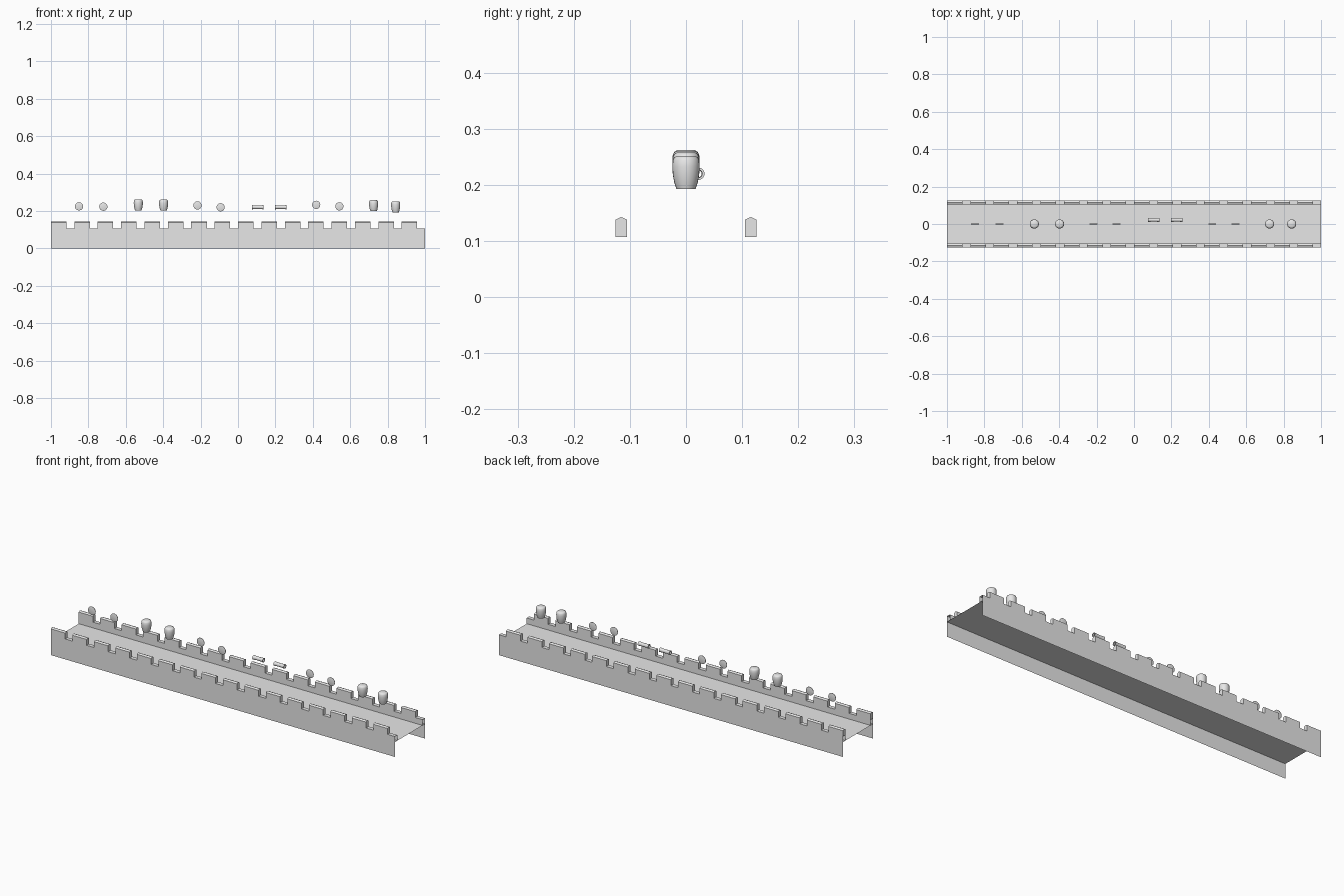
import bpy, bmesh, math
from mathutils import Matrix

if "Cube" in bpy.data.objects:
    bpy.data.objects.remove(bpy.data.objects["Cube"])

stone = bpy.data.materials.new("plain_grey")
stone.diffuse_color = (0.8, 0.8, 0.8, 1)
stone.use_nodes = True
stone.node_tree.nodes["Principled BSDF"].inputs["Base Color"].default_value = stone.diffuse_color

FLOOR, CREST, SHOULDER, RIDGE = 0.077, 0.107, 0.138, 0.143
Y_IN, Y_OUT = 0.105, 0.126


def finish(name, bm, smooth=False):
    mesh = bpy.data.meshes.new(name)
    bm.to_mesh(mesh)
    bm.free()
    mesh.materials.append(stone)
    obj = bpy.data.objects.new(name, mesh)
    bpy.context.collection.objects.link(obj)
    if smooth:
        bpy.ops.object.select_all(action='DESELECT')
        bpy.context.view_layer.objects.active = obj
        obj.select_set(True)
        bpy.ops.object.shade_smooth_by_angle(angle=math.radians(40))
    return obj


def extrude_x(bm, profile, x0, x1, closed):
    """Sweep a (y, z) profile along x; closed profiles get end caps."""
    a = [bm.verts.new((x0, y, z)) for y, z in profile]
    b = [bm.verts.new((x1, y, z)) for y, z in profile]
    n = len(profile)
    for i in range(n if closed else n - 1):
        j = (i + 1) % n
        bm.faces.new((a[i], a[j], b[j], b[i]))
    if closed:
        bm.faces.new(a[::-1])
        bm.faces.new(b)


def lathe(bm, profile, axis, sides=24, closed=False):
    """Revolve (radius, height) points around z, then turn to the axis."""
    rings = []
    for r, h in profile:
        rings.append([bm.verts.new((r * math.cos(t), r * math.sin(t), h))
                      for t in (2 * math.pi * k / sides for k in range(sides))])
    pairs = list(zip(rings, rings[1:]))
    if closed:
        pairs.append((rings[-1], rings[0]))
    for lo, hi in pairs:
        for k in range(sides):
            m = (k + 1) % sides
            bm.faces.new((lo[k], lo[m], hi[m], hi[k]))
    if not closed:
        bm.faces.new(rings[0][::-1])
        bm.faces.new(rings[-1])
    if axis == 'X':
        bm.transform(Matrix.Rotation(math.pi / 2, 4, 'Y'))
    elif axis == 'Y':
        bm.transform(Matrix.Rotation(math.pi / 2, 4, 'X'))
    bmesh.ops.recalc_face_normals(bm, faces=bm.faces)


def place(name, profile, axis, loc, closed=False):
    bm = bmesh.new()
    lathe(bm, profile, axis, closed=closed)
    finish(name, bm, smooth=True).location = loc


# walkway floor
bm = bmesh.new()
extrude_x(bm, [(Y_OUT, FLOOR), (-Y_OUT, FLOOR)], -1, 1, False)
for f in bm.faces:
    f.normal_update()
    if f.normal.z < 0:
        f.normal_flip()
finish("walkway_floor", bm)

# thin parapet walls with open ends, and their ridged merlons
for side, label in ((-1, "front"), (1, "back")):
    bm = bmesh.new()
    wall = [(Y_OUT, 0), (Y_OUT, CREST), (Y_IN, CREST), (Y_IN, FLOOR)]
    extrude_x(bm, [(side * y, z) for y, z in wall], -1, 1, False)
    for f in bm.faces:
        f.normal_update()
        c = f.calc_center_median()
        outward = side if abs(c.y) > 0.12 else -side
        if f.normal.z < -0.5 or f.normal.y * outward < -0.5:
            f.normal_flip()
    finish(label + "_wall", bm)

    bm = bmesh.new()
    merlon = [(Y_IN, CREST), (Y_OUT, CREST), (Y_OUT, SHOULDER),
              ((Y_IN + Y_OUT) / 2, RIDGE), (Y_IN, SHOULDER)]
    for i in range(16):
        x = -1 + i * 0.125
        extrude_x(bm, [(side * y, z) for y, z in merlon], x, x + 0.083, True)
    bmesh.ops.recalc_face_normals(bm, faces=bm.faces)
    finish(label + "_merlons", bm)

# floating coins, facing front
coin = [(0.019, -0.002), (0.022, -0.001), (0.022, 0.001), (0.019, 0.002)]
for x, z in ((-0.85, 0.225), (-0.72, 0.223), (-0.217, 0.23),
             (-0.093, 0.22), (0.418, 0.233), (0.542, 0.225)):
    place("coin", coin, 'Y', (x, 0, z))

# floating rounded pots
pot = [(0.017, 0), (0.021, 0.012), (0.0235, 0.026), (0.0245, 0.04),
       (0.0235, 0.051), (0.021, 0.056), (0.016, 0.059)]
for x, z in ((-0.533, 0.203), (-0.398, 0.202), (0.725, 0.199), (0.843, 0.193)):
    place("pot", pot, 'Z', (x, 0, z))

# floating hollow tubes with flared ends, lying along x
tube = [(0.011, -0.03), (0.0095, -0.012), (0.0095, 0.012), (0.011, 0.03),
        (0.007, 0.03), (0.006, 0), (0.007, -0.03)]
for x in (0.105, 0.228):
    place("tube", tube, 'X', (x, 0.022, 0.22), closed=True)
